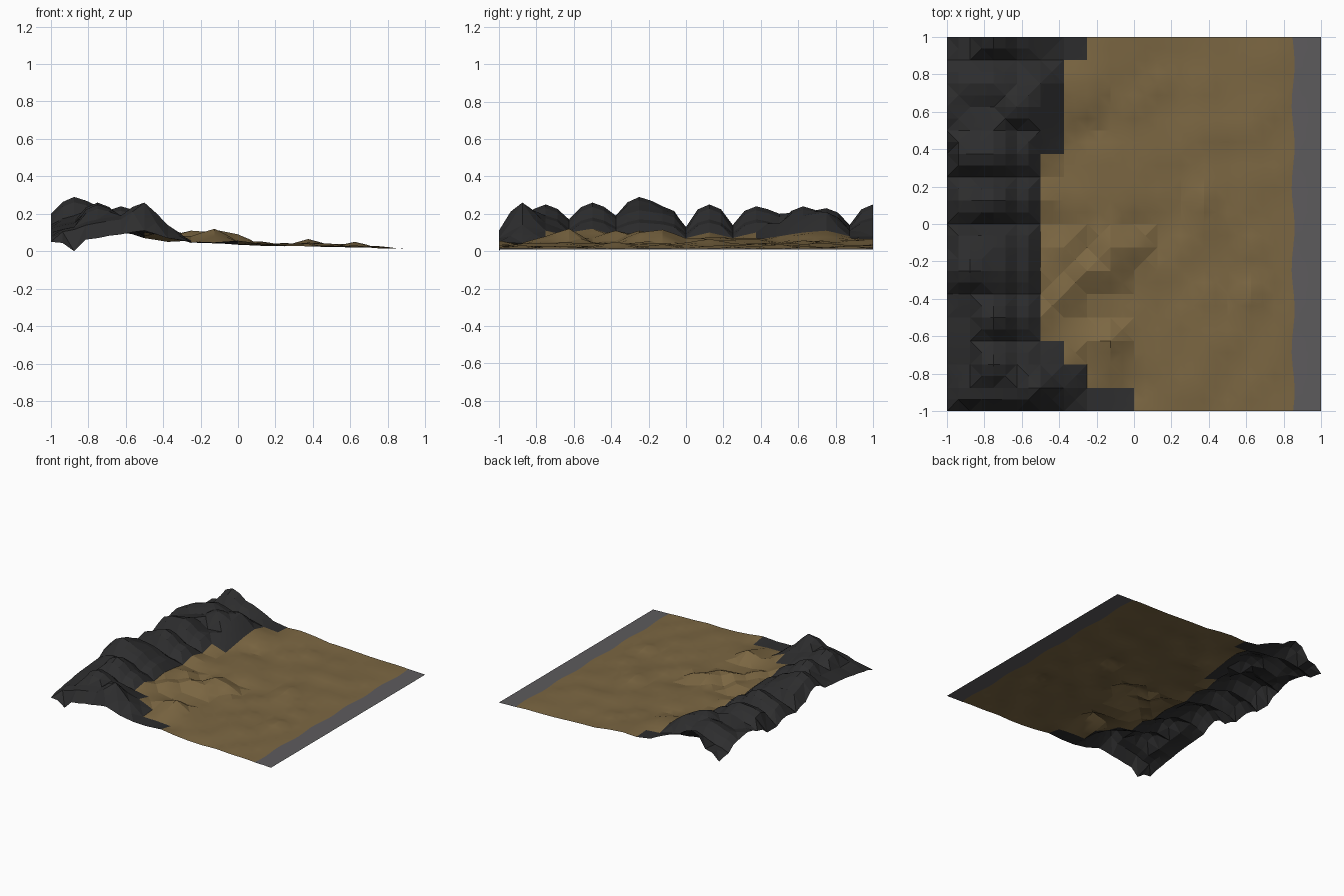
import bpy, bmesh, random, math

if "Cube" in bpy.data.objects:
    bpy.data.objects.remove(bpy.data.objects["Cube"])
random.seed(4)

N = 16      # terrain cells per side
SUB = 2     # facets per cell

# ridge heights along y (front to back) for each of the rocky columns
ROCK = {
    0: [.05, .08, .10, .12, .13, .14, .20, .12, .08, .10, .06, .06, .12, .16, .14, .08, .06],
    1: [.00, .13, .13, .15, .16, .19, .29, .24, .12, .20, .12, .23, .16, .15, .19, .12, .13],
    2: [.07, .17, .25, .17, .26, .19, .24, .22, .13, .25, .14, .24, .20, .18, .23, .14, .25],
    3: [.09, .19, .19, .12, .18, .13, .17, .16, .10, .17, .10, .17, .14, .24, .19, .12, .18],
    4: [.11, .26, .15, .10, .12, .08, .10, .09, .07, .10, .07, .10, .15, .19, .21, .11, .14],
    5: [.07, .14, .11, .08, .07, .06, .08, .10, .05, .07, .06, .06, .08, .10, .11, .08, .08],
}
# beach profile from the rocks (column 6) down to the shore (column 16)
BEACH = [.06, .055, .046, .04, .036, .036, .031, .028, .021, .014, .009]
# raised wedges of sand: (column, row) -> height
WEDGES = {(7, 3): .12, (7, 2): .08, (6, 3): .08, (6, 6): .11, (7, 6): .10, (7, 7): .115,
          (8, 7): .09, (5, 5): .11, (6, 5): .055, (6, 13): .09, (6, 14): .09, (6, 15): .07,
          (11, 9): .065, (13, 5): .05}
# first sand column in each row of cells
EDGE = [8, 6, 5] + [4] * 8 + [5] * 4 + [6]


def node(i, j):
    if i in ROCK:
        return WEDGES.get((i, j), ROCK[i][j])
    if (i, j) in WEDGES:
        return WEDGES[i, j]
    return BEACH[i - 6] * (1 + random.uniform(-.3, .3) * (i < 15))


H = [[node(i, j) for j in range(N + 1)] for i in range(N + 1)]


def height(a, b):
    """Power-mean blend: rounded boulder crowns with sharp valleys."""
    u, v = a / SUB, b / SUB
    p = 6 if u < 4 else 1.5
    i, j = min(int(u), N - 1), min(int(v), N - 1)
    u, v = u - i, v - j
    return ((1 - u) * (1 - v) * H[i][j] ** p + u * (1 - v) * H[i + 1][j] ** p
            + (1 - u) * v * H[i][j + 1] ** p + u * v * H[i + 1][j + 1] ** p) ** (1 / p)


def position(a, b):
    x = -1 + 2 * a / (N * SUB)
    if abs(x - .875) < .01:      # wavy water line
        x = .85 + .008 * math.sin(b * .9)
    return x, -1 + 2 * b / (N * SUB), height(a, b)


def sheet(name, color, belongs, angle):
    bm, verts = bmesh.new(), {}

    def vert(a, b):
        if (a, b) not in verts:
            verts[a, b] = bm.verts.new(position(a, b))
        return verts[a, b]

    for a in range(N * SUB):
        for b in range(N * SUB):
            if belongs(a // SUB, b // SUB):
                q = [vert(a, b), vert(a + 1, b), vert(a + 1, b + 1), vert(a, b + 1)]
                k = (a + b) % 2
                bm.faces.new([q[k], q[k + 1], q[k + 2]])
                bm.faces.new([q[k], q[k + 2], q[(k + 3) % 4]])
    me = bpy.data.meshes.new(name)
    bm.to_mesh(me)
    bm.free()
    ob = bpy.data.objects.new(name, me)
    bpy.context.collection.objects.link(ob)
    mat = bpy.data.materials.new(name)
    mat.diffuse_color = (*color, 1)
    mat.use_nodes = True
    mat.node_tree.nodes["Principled BSDF"].inputs["Base Color"].default_value = mat.diffuse_color
    me.materials.append(mat)
    bpy.ops.object.select_all(action='DESELECT')
    ob.select_set(True)
    bpy.context.view_layer.objects.active = ob
    bpy.ops.object.shade_smooth_by_angle(angle=math.radians(angle))


# dark cliff rocks, sandy beach and grey shore strip
sheet("cliff_rocks", (.026, .026, .027), lambda i, j: i < EDGE[j], 8)
sheet("beach_sand", (.20, .135, .055), lambda i, j: EDGE[j] <= i < 15, 15)
sheet("shore_strip", (.11, .105, .11), lambda i, j: i >= 15, 30)
